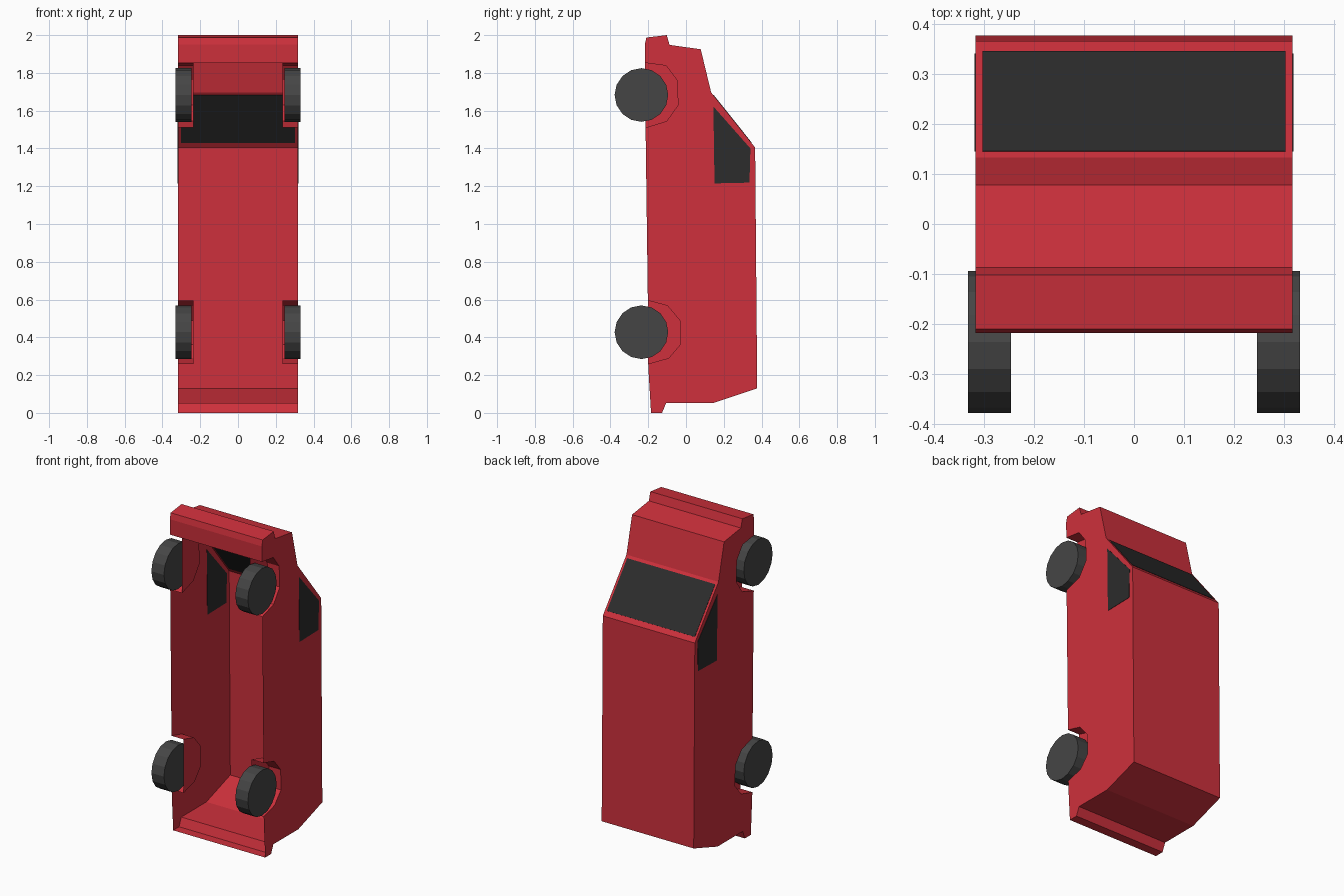
import bpy, bmesh, math
from mathutils import Vector

if "Cube" in bpy.data.objects:
    bpy.data.objects.remove(bpy.data.objects["Cube"])

W = 0.317        # half width of the body
WELL = 0.235     # inner wall of the wheel wells


def material(name, color):
    m = bpy.data.materials.new(name)
    m.diffuse_color = color
    m.use_nodes = True
    m.node_tree.nodes["Principled BSDF"].inputs["Base Color"].default_value = m.diffuse_color
    return m


RED = material("red_paint", (0.62, 0.03, 0.045, 1))
GLASS = material("dark_glass", (0.025, 0.025, 0.025, 1))
RUBBER = material("rubber", (0.06, 0.06, 0.06, 1))


def finish(bm, name, mat):
    bmesh.ops.remove_doubles(bm, verts=bm.verts, dist=1e-5)
    bmesh.ops.recalc_face_normals(bm, faces=bm.faces)
    mesh = bpy.data.meshes.new(name)
    bm.to_mesh(mesh)
    bm.free()
    mesh.materials.append(mat)
    ob = bpy.data.objects.new(name, mesh)
    bpy.context.collection.objects.link(ob)
    return ob


def face(bm, pts):
    return bm.faces.new([bm.verts.new(p) for p in pts])


def strip(bm, profile, xa, xb):
    for (y0, z0), (y1, z1) in zip(profile, profile[1:]):
        face(bm, [(xa, y0, z0), (xb, y0, z0), (xb, y1, z1), (xa, y1, z1)])


# Body profile (y, z): rear bumper, roof, windscreen, bonnet, front bumper
shell = [(-0.185, 0), (-0.127, 0), (-0.105, 0.052), (0.142, 0.052),
         (0.377, 0.13), (0.366, 1.405), (0.133, 1.697), (0.078, 1.925),
         (-0.087, 1.948), (-0.102, 2.0), (-0.21, 1.987), (-0.218, 1.95),
         (-0.216, 1.853)]
front_arch = [(-0.216, 1.853), (-0.105, 1.838), (-0.048, 1.762),
              (-0.042, 1.63), (-0.102, 1.545), (-0.214, 1.51)]
rear_arch = [(-0.202, 0.595), (-0.098, 0.567), (-0.033, 0.49),
             (-0.03, 0.362), (-0.092, 0.29), (-0.2, 0.26)]

# Body shell, open underneath, with recessed wheel wells
bm = bmesh.new()
strip(bm, shell, -W, W)
for s in (-1, 1):
    outline = shell + front_arch[1:] + rear_arch + [(-0.197, 0.2)]
    face(bm, [(s * W, y, z) for y, z in outline])
    for arch in (front_arch, rear_arch):
        strip(bm, arch, s * W, s * WELL)
        face(bm, [(s * WELL, y, z) for y, z in arch])
finish(bm, "van_body", RED)


def pane(name, pts, normal):
    # Thin plate that shows on both sides of the shell
    bm = bmesh.new()
    off = Vector(normal).normalized() * 0.002
    f = face(bm, [Vector(p) - off for p in pts])
    ext = bmesh.ops.extrude_face_region(bm, geom=[f], use_keep_orig=True)
    moved = [v for v in ext["geom"] if isinstance(v, bmesh.types.BMVert)]
    bmesh.ops.translate(bm, verts=moved, vec=off * 2)
    finish(bm, name, GLASS)


# Windscreen, lying on the sloped panel
a, b = Vector((0, 0.366, 1.405)), Vector((0, 0.133, 1.697))
lo, hi = a.lerp(b, 0.09), a.lerp(b, 0.95)
pane("windscreen", [(-0.303, lo.y, lo.z), (0.303, lo.y, lo.z),
                    (0.303, hi.y, hi.z), (-0.303, hi.y, hi.z)],
     (0, b.z - a.z, a.y - b.y))

# Side windows
side = [(0.145, 1.622), (0.341, 1.4), (0.336, 1.219), (0.151, 1.215)]
for s, label in ((-1, "left"), (1, "right")):
    pane(label + "_side_window", [(s * W, y, z) for y, z in side], (1, 0, 0))

# Wheels
for s, label in ((-1, "left"), (1, "right")):
    for end, z in (("front", 1.683), ("rear", 0.427)):
        bpy.ops.mesh.primitive_cylinder_add(
            vertices=16, radius=0.142, depth=0.086,
            location=(s * 0.289, -0.236, z), rotation=(0, math.pi / 2, 0))
        ob = bpy.context.object
        ob.name = f"{end}_{label}_wheel"
        ob.data.materials.append(RUBBER)
